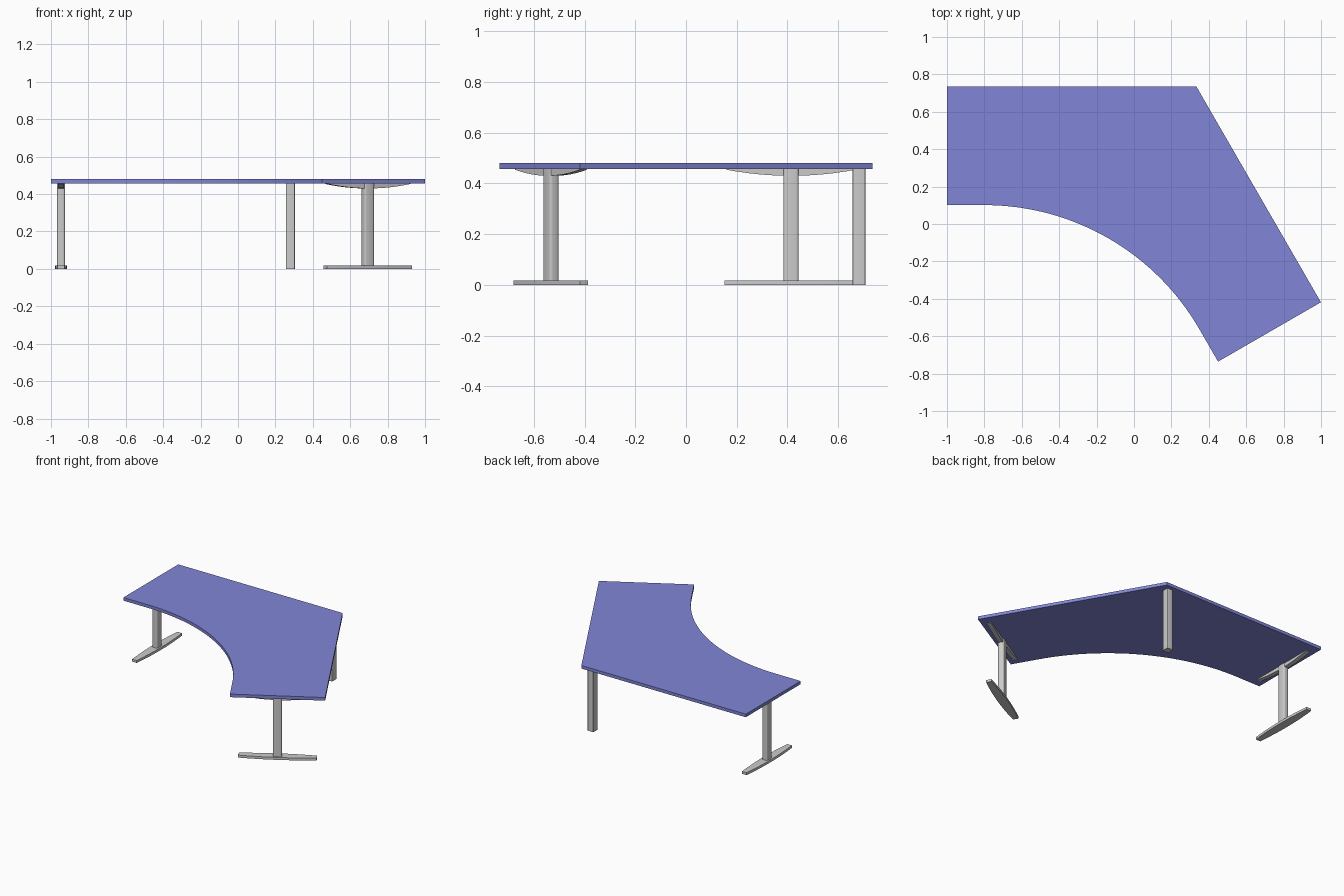
import bpy, bmesh
from math import sin, cos, pi, radians
from mathutils import Vector

if "Cube" in bpy.data.objects:
    bpy.data.objects.remove(bpy.data.objects["Cube"])

TOP, UNDER = 0.48, 0.457          # worktop faces
CORNER = Vector((0.333, 0.736))   # outer back corner
SIDE, DEPTH, STRAIGHT = 1.333, 0.635, 0.2


def prism(name, pts, offset, bevel=0):
    """Extrude a polygon of 3D points along an offset vector."""
    bm = bmesh.new()
    face = bm.faces.new([bm.verts.new(p) for p in pts])
    res = bmesh.ops.extrude_face_region(bm, geom=[face], use_keep_orig=True)
    bmesh.ops.translate(bm, vec=offset,
                        verts=[g for g in res["geom"] if isinstance(g, bmesh.types.BMVert)])
    if bevel:
        upright = [e for e in bm.edges
                   if abs(e.verts[0].co.z - e.verts[1].co.z) > 0.05]
        bmesh.ops.bevel(bm, geom=upright, offset=bevel, segments=3,
                        profile=0.5, affect='EDGES')
    bmesh.ops.recalc_face_normals(bm, faces=bm.faces)
    mesh = bpy.data.meshes.new(name)
    bm.to_mesh(mesh)
    bm.free()
    ob = bpy.data.objects.new(name, mesh)
    bpy.context.collection.objects.link(ob)
    bpy.context.view_layer.objects.active = ob
    bpy.ops.object.select_all(action='DESELECT')
    ob.select_set(True)
    bpy.ops.object.shade_smooth_by_angle(angle=radians(35))
    return ob


def box_column(name, sx, sy, z0, z1, bevel):
    x, y = sx / 2, sy / 2
    return prism(name, [(-x, -y, z0), (x, -y, z0), (x, y, z0), (-x, y, z0)],
                 (0, 0, z1 - z0), bevel)


# worktop: two wings at 120 degrees joined by a concave front arc
along = Vector((0.5, -sin(pi / 3)))
inward = Vector((-sin(pi / 3), -0.5))
end = CORNER + along * SIDE
left_x, front_y = CORNER.x - SIDE, CORNER.y - DEPTH
arc_start = Vector((left_x + STRAIGHT, front_y))
arc_end = end + inward * DEPTH - along * STRAIGHT
radius = (arc_end - arc_start).length        # chord of a 60 degree arc
N = 32
outline = [(left_x, CORNER.y), tuple(CORNER), tuple(end), tuple(end + inward * DEPTH)]
for i in range(N, -1, -1):
    a = radians(60) * i / N
    outline.append((arc_start.x + radius * sin(a), front_y - radius + radius * cos(a)))
outline.append((left_x, front_y))
worktop = prism("worktop", [(x, y, UNDER) for x, y in outline], (0, 0, TOP - UNDER))
mat = bpy.data.materials.new("blue")
mat.diffuse_color = (0.22, 0.24, 0.68, 1)
mat.use_nodes = True
mat.node_tree.nodes["Principled BSDF"].inputs["Base Color"].default_value = mat.diffuse_color
worktop.data.materials.append(mat)


def end_leg(side, loc, angle):
    # floor foot, bowed wider in the middle
    n, half = 12, 0.262
    ts = [-1 + 2 * i / n for i in range(n + 1)]
    width = [0.0185 + 0.014 * (1 - t * t) for t in ts]
    pts = [(w, t * half, 0) for t, w in zip(ts, width)]
    pts += [(-x, y, z) for x, y, z in reversed(pts)]
    foot = prism(side + "_foot", pts, (0, 0, 0.018))
    # column with rounded corners
    column = box_column(side + "_column", 0.042, 0.06, 0.016, UNDER, 0.01)
    # support arm with curved underside
    half = 0.255
    pts = [(-0.016, t * half, UNDER - 0.003 - 0.024 * (1 - t * t)) for t in ts]
    pts += [(-0.016, half, UNDER), (-0.016, -half, UNDER)]
    arm = prism(side + "_support_arm", pts, (0.032, 0, 0))
    for ob in (foot, column, arm):
        ob.location = (loc.x, loc.y, 0)
        ob.rotation_euler.z = angle


# end legs, placed alike on both wings
dist, inset = 1.279, 0.322
end_leg("left", CORNER + Vector((-dist, -inset)), 0)
end_leg("right", CORNER + along * dist + inward * inset, radians(-60))

# plain leg in the back corner
corner_leg = box_column("corner_leg", 0.047, 0.05, 0, UNDER, 0.004)
corner_leg.location = (0.28, 0.682, 0)
